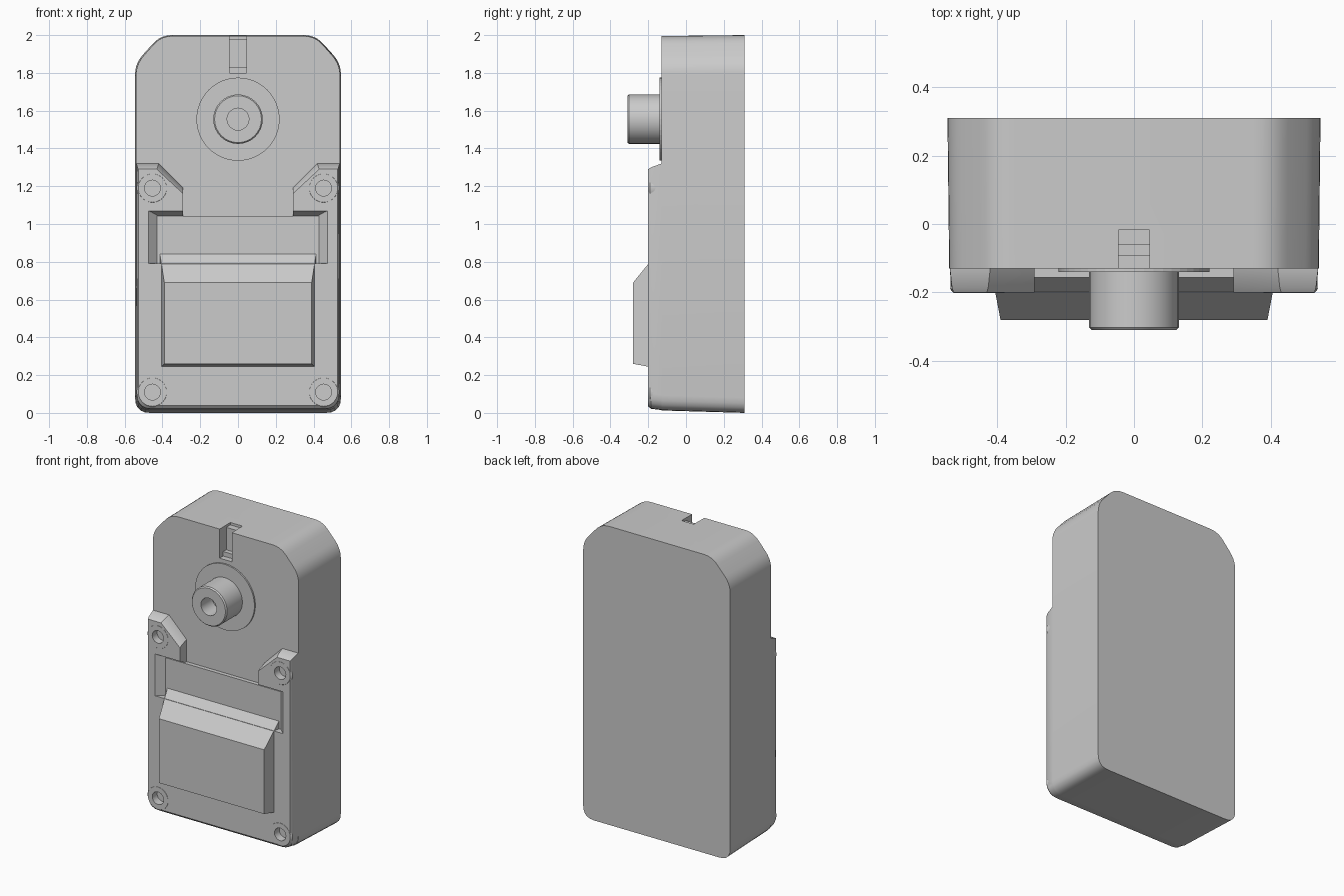
import bpy, bmesh, math
from mathutils import Vector

cube = bpy.data.objects.get("Cube")
if cube:
    bpy.data.objects.remove(cube, do_unlink=True)

grey = bpy.data.materials.new("light grey")
grey.use_nodes = True
grey.diffuse_color = (0.6, 0.6, 0.6, 1)
grey.node_tree.nodes["Principled BSDF"].inputs["Base Color"].default_value = (0.6, 0.6, 0.6, 1)


def outline(half, steps=5):
    """Mirror a half outline (x, z, corner radius) and round its corners."""
    pts = half + [(-x, z, r) for x, z, r in reversed(half)]
    out = []
    for i, (x, z, r) in enumerate(pts):
        p = Vector((x, z))
        if r == 0:
            out.append((x, z))
            continue
        a = p + (Vector(pts[i - 1][:2]) - p).normalized() * r
        b = p + (Vector(pts[(i + 1) % len(pts)][:2]) - p).normalized() * r
        for k in range(steps + 1):
            t = k / steps
            q = a * (1 - t) ** 2 + p * 2 * t * (1 - t) + b * t * t
            out.append((q.x, q.y))
    return out


def ring(x, z, r, n=32):
    return [(x + r * math.cos(2 * math.pi * i / n), z + r * math.sin(2 * math.pi * i / n))
            for i in range(n)]


def rect(w, z0, z1):
    return [(w, z0), (w, z1), (-w, z1), (-w, z0)]


def loft(name, *sections):
    """Closed solid through (y, outline) sections."""
    bm = bmesh.new()
    loops = [[bm.verts.new((x, y, z)) for x, z in pts] for y, pts in sections]
    for a, b in zip(loops, loops[1:]):
        for i in range(len(a)):
            bm.faces.new((a[i - 1], a[i], b[i], b[i - 1]))
    bm.faces.new(loops[0])
    bm.faces.new(loops[-1])
    bmesh.ops.recalc_face_normals(bm, faces=bm.faces)
    mesh = bpy.data.meshes.new(name)
    bm.to_mesh(mesh)
    bm.free()
    mesh.materials.append(grey)
    ob = bpy.data.objects.new(name, mesh)
    bpy.context.collection.objects.link(ob)
    return ob


def activate(ob):
    bpy.ops.object.select_all(action='DESELECT')
    ob.select_set(True)
    bpy.context.view_layer.objects.active = ob


def cut(ob, *sections):
    """Subtract a lofted solid and discard the cutter."""
    cutter = loft("cutter", *sections)
    cutter.hide_render = True
    mod = ob.modifiers.new("cut", 'BOOLEAN')
    mod.operation = 'DIFFERENCE'
    mod.solver = 'EXACT'
    mod.object = cutter
    activate(ob)
    bpy.ops.object.modifier_apply(modifier=mod.name)
    bpy.data.objects.remove(cutter, do_unlink=True)


def smooth(ob):
    activate(ob)
    bpy.ops.object.shade_smooth_by_angle(angle=math.radians(25))


# Main case, slightly narrower toward the front
back = outline([(.545, 0, .08), (.545, 1.85, .06), (.41, 2, .06)])
front = outline([(.54, .013, .08), (.54, 1.845, .06), (.408, 1.995, .06)])
case = loft("case", (.31, back), (-.13, front))

# Stepped notch in the top edge
for depth, z0 in ((-.017, 1.98), (-.06, 1.83), (-.092, 1.8)):
    cut(case, (-.2, rect(.045, z0, 2.1)), (depth, rect(.045, z0, 2.1)))
smooth(case)

# Raised front plate with two upper lugs and an open window
plate_base = outline([(.538, .015, .08), (.538, 1.32, 0), (.42, 1.32, 0), (.29, 1.19, 0),
                      (.29, 1.03, 0), (.4, 1.03, 0), (.4, .79, 0)])
plate_mid = outline([(.535, .022, .08), (.532, 1.3, 0), (.426, 1.3, 0), (.29, 1.17, 0),
                     (.29, 1.063, 0), (.458, 1.063, 0), (.458, .79, 0)])
plate_front = outline([(.527, .038, .075), (.527, 1.29, 0), (.43, 1.29, 0), (.29, 1.16, 0),
                       (.29, 1.07, 0), (.474, 1.07, 0), (.474, .79, 0)])
plate = loft("front_plate", (-.1, plate_base), (-.13, plate_base),
             (-.185, plate_mid), (-.2, plate_front))

# Screw bosses with round holes
for side, word in ((-1, "right"), (1, "left")):
    for z, level in ((.11, "lower"), (1.19, "upper")):
        x = .453 * side
        hole = ((-.15, ring(x, z, .042, 20)), (-.25, ring(x, z, .042, 20)))
        boss = loft(f"{level}_{word}_screw_boss", (-.14, ring(x, z, .08)),
                    (-.19, ring(x, z, .084)), (-.201, ring(x, z, .075)))
        cut(boss, *hole)
        cut(plate, *hole)
        smooth(boss)
smooth(plate)

# Window floor and the sloped cover below it
loft("window_floor", (-.12, rect(.43, .78, 1.042)), (-.157, rect(.43, .78, 1.042)))
loft("sloped_cover", (-.15, rect(.415, .235, .85)), (-.28, rect(.39, .26, .69)))

# Round collar and hollow shaft
loft("shaft_collar", (-.12, ring(0, 1.555, .22, 48)), (-.14, ring(0, 1.555, .22, 48)))
shaft = loft("shaft", (-.12, ring(0, 1.555, .131)), (-.302, ring(0, 1.555, .131)),
             (-.31, ring(0, 1.555, .124)))
cut(shaft, (-.19, ring(0, 1.555, .058, 24)), (-.4, ring(0, 1.555, .058, 24)))
smooth(shaft)
